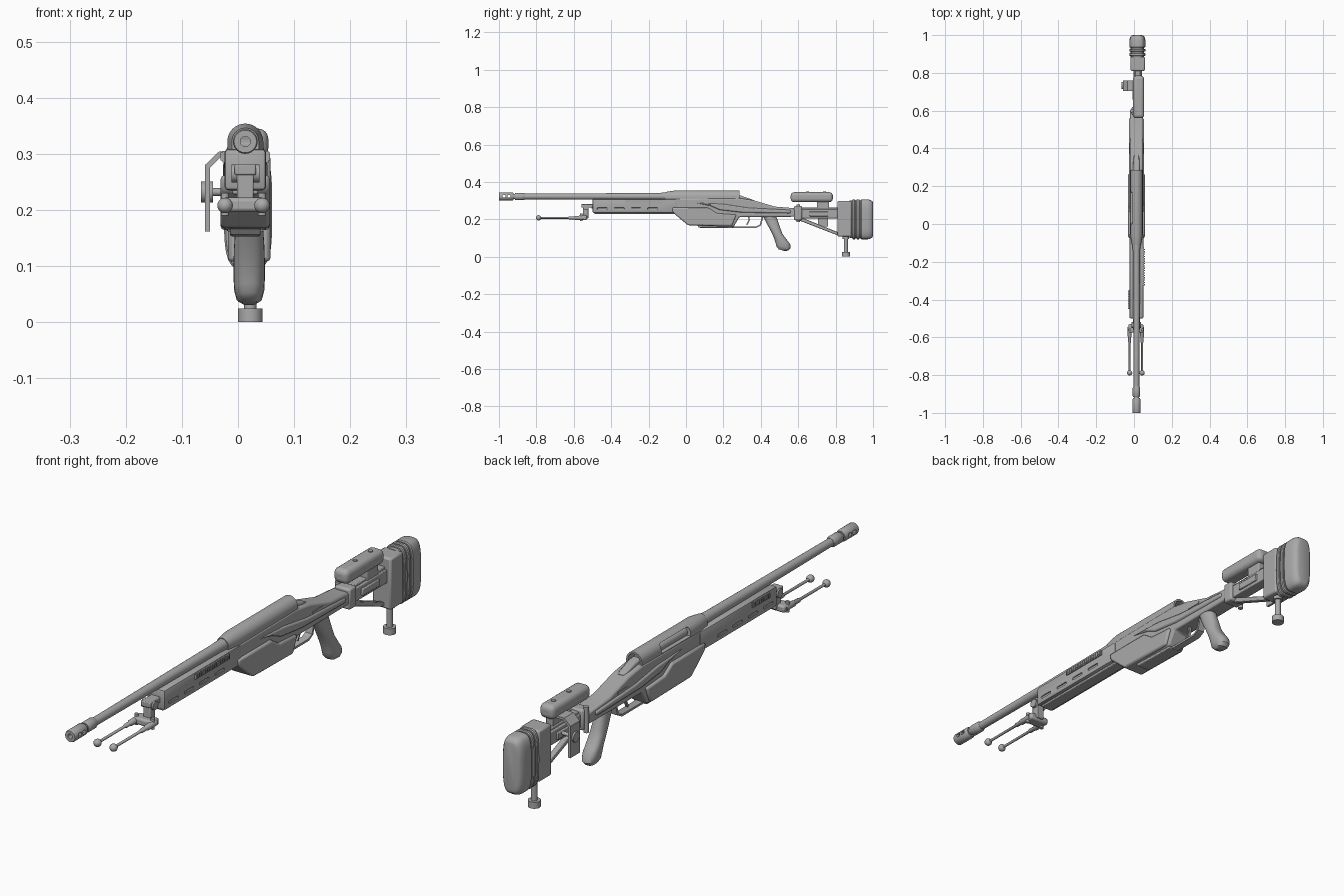
import bpy, bmesh, math
from mathutils import Vector

cube = bpy.data.objects.get("Cube")
if cube:
    bpy.data.objects.remove(cube)

grey = bpy.data.materials.new("mid_grey")
grey.use_nodes = True
grey.diffuse_color = (.4, .4, .4, 1)
grey.node_tree.nodes["Principled BSDF"].inputs["Base Color"].default_value = grey.diffuse_color

MID = .013       # shared centre line in x
BORE = .322      # height of the barrel axis
TIGHT, SOFT, ROUND = .003, .007, .018   # bevel widths
parts = []


def skin(name, rings, bevel=0, segments=2):
    """Closed skin over matching rings of points."""
    bm = bmesh.new()
    loops = [[bm.verts.new(point) for point in ring] for ring in rings]
    for near, far in zip(loops, loops[1:]):
        for i in range(len(near)):
            bm.faces.new((near[i - 1], near[i], far[i], far[i - 1]))
    bm.faces.new(loops[0])
    bm.faces.new(loops[-1])
    bmesh.ops.recalc_face_normals(bm, faces=bm.faces)
    mesh = bpy.data.meshes.new(name)
    bm.to_mesh(mesh)
    bm.free()
    mesh.materials.append(grey)
    part = bpy.data.objects.new(name, mesh)
    bpy.context.collection.objects.link(part)
    if bevel:
        mod = part.modifiers.new("bevel", 'BEVEL')
        mod.width, mod.segments, mod.limit_method = bevel, segments, 'ANGLE'
        mod.angle_limit = math.radians(25)
    parts.append(part)
    return part


def slab(name, outline, half, x=MID, bevel=TIGHT, segments=2):
    """Side (y, z) outline given thickness across x."""
    return skin(name, [[(side, y, z) for y, z in outline] for side in (x - half, x + half)],
                bevel, segments)


def box(name, ys, zs, half, x=MID, bevel=TIGHT, segments=2):
    (back, front), (low, high) = ys, zs
    outline = [(back, low), (front, low), (front, high), (back, high)]
    return slab(name, outline, half, x, bevel, segments)


def oval(centre, u, v, count=24, power=1):
    """Superellipse ring with half axes u and v."""
    def soft(value):
        return math.copysign(abs(value) ** power, value)
    angles = [math.tau * i / count for i in range(count)]
    return [Vector(centre) + Vector(u) * soft(math.cos(a)) + Vector(v) * soft(math.sin(a))
            for a in angles]


def turned(name, profile, x=MID, z=BORE):
    """Lathe along y from (y, radius) pairs."""
    return skin(name, [oval((x, y, z), (r, 0, 0), (0, 0, r)) for y, r in profile])


def rod(name, start, end, radius):
    start, end = Vector(start), Vector(end)
    u = (end - start).orthogonal().normalized() * radius
    v = (end - start).normalized().cross(u)
    return skin(name, [oval(point, u, v) for point in (start, end)])


def band(name, path, thick, half):
    """Flat strip following a side path."""
    upper, lower = [], []
    for i, point in enumerate(path):
        before, after = path[max(i - 1, 0)], path[min(i + 1, len(path) - 1)]
        along = (Vector(after) - Vector(before)).normalized() * thick / 2
        across = Vector((-along.y, along.x))
        upper.append(Vector(point) + across)
        lower.append(Vector(point) - across)
    return slab(name, upper + lower[::-1], half, bevel=0)


def cut(part, cutters):
    """Carve the cutters out of a part, then drop them."""
    for cutter in cutters:
        mod = part.modifiers.new("cut", 'BOOLEAN')
        mod.operation, mod.solver, mod.object = 'DIFFERENCE', 'EXACT', cutter
    graph = bpy.context.evaluated_depsgraph_get()
    mesh = bpy.data.meshes.new_from_object(part.evaluated_get(graph))
    part.modifiers.clear()
    part.data = mesh
    for cutter in cutters:
        parts.remove(cutter)
        bpy.data.objects.remove(cutter)


# Barrel and ported muzzle brake
turned("barrel", [(-.93, .013), (-.86, .015), (-.5, .017), (-.15, .019), (-.06, .024), (0, .024)])
turned("barrel_collar", [(-.915, .017), (-.91, .02), (-.87, .02), (-.86, .016)])
brake = turned("muzzle_brake", [(-1, .02), (-.996, .022), (-.93, .022), (-.922, .018)])
ports = [box("port", (y, y + .016), (.316, .33), .07) for y in (-.98, -.955)]
cut(brake, ports + [turned("bore", [(-1.1, .009), (-.94, .009)])])

# Receiver: arched section, hollow, with a loading window on the right
def arch(y, radius):
    top = [(MID + radius * math.cos(a), y, BORE + radius * math.sin(a))
           for a in (math.pi * i / 16 for i in range(17))]
    return [(MID + radius, y, .29)] + top + [(MID - radius, y, .29)]


receiver = skin("receiver", [arch(-.11, .024), arch(-.06, .032), arch(.285, .032)])
cut(receiver, [turned("hollow", [(0, .025), (.4, .025)]),
               box("window", (0, .17), (.312, .346), .03, x=-.018, bevel=SOFT)])
turned("bolt_body", [(-.01, .019), (.26, .019), (.27, .015)])
slab("bolt_shroud", [(.2, .3), (.2, .335), (.29, .328), (.37, .3)], .017, bevel=SOFT)

# Fore-end with long slots on both flanks
fore_end = box("fore_end", (-.5, -.05), (.235, .309), .037, bevel=SOFT)
slots = [box("slot", (y, y + .055), (.252, .262), SOFT, x=MID + side)
         for side in (-.04, .04) for y in (-.475, -.385, -.295, -.205)]
cut(fore_end, slots)
box("lower_rail", (-.49, -.05), (.228, .24), .023)
turned("front_screw", [(-.506, .008), (-.49, .008)], z=.265)

# Toothed side rails
for label, side, start, count in (("left", 1, -.325, 16), ("right", -1, -.45, 8)):
    pitch = .0125
    x = MID + side * .037
    box(label + "_rail", (start, start + count * pitch), (.285, .305), .004, x, bevel=0)
    for i in range(count):
        y = start + i * pitch
        box(f"{label}_rail_tooth_{i}", (y, y + pitch / 2), (.288, .302), SOFT, x, bevel=0)

# Chassis, flank panel, shoulder ridge and magazine
slab("chassis", [(-.08, .31), (.28, .314), (.36, .302), (.475, .268), (.6, .258), (.6, .214),
                 (.285, .212), (.255, .16), (.01, .168), (-.065, .24)], .034, bevel=SOFT)
slab("flank_panel", [(-.075, .262), (.12, .262), (.165, .232), (.27, .225), (.245, .164),
                     (.01, .168), (-.07, .236)], .044, bevel=SOFT)
slab("shoulder_ridge", [(.05, .288), (.2, .282), (.33, .262), (.56, .25), (.56, .232),
                        (.3, .236), (.18, .25), (.13, .272)], .04, bevel=SOFT)
slab("magazine", [(.05, .18), (.25, .18), (.25, .153), (.07, .155)], .027)
box("tang_inset", (.37, .43), (.262, .27), .036, bevel=0)

# Trigger and guard
band("trigger_guard", [(.24, .158), (.375, .158), (.398, .17), (.41, .215)], .008, .014)
band("trigger", [(.335, .215), (.338, .195), (.325, .17)], SOFT, .005)

# Pistol grip as a stack of ovals: y, z, half depth, half width
grip = [(.445, .222, .04, .022), (.468, .165, .036, .025), (.482, .135, .032, .027),
        (.5, .105, .036, .028), (.515, .08, .042, .028), (.52, .058, .04, .027),
        (.516, .043, .032, .023), (.512, .035, .016, .013)]
skin("pistol_grip", [oval((.02, y, z), (width, 0, 0), (0, depth, -depth * .3), power=.8)
                     for y, z, depth, width in grip])

# Folding hinge, stock beam and brace
STOCK = .02      # centre of the rear parts in x
box("hinge_block", (.578, .62), (.195, .272), .032, STOCK, SOFT)
rod("hinge_pin", (-.012, .6, .185), (-.012, .6, .28), .009)
box("stock_beam", (.6, .82), (.205, .255), .022, STOCK)
box("beam_top_rail", (.61, .82), (.25, .264), .014, STOCK)
box("beam_flank", (.66, .76), (.216, .242), .029, STOCK)
slab("lower_brace", [(.6, .208), (.63, .205), (.815, .13), (.815, .115), (.79, .122), (.6, .196)],
     .01, STOCK)

# Cheek rest with post, bent side bracket and knob
CLAMP = .733     # y of the height clamp
box("cheek_rest", (.56, .785), (.292, .345), .03, .024, ROUND, 4)
for y in (.65, .74):
    rod("cheek_screw", (.024, y, .34), (.024, y, .348), .008)
box("cheek_post", (.7, .765), (.23, .3), .014, .024)
bend = [(.01, .295), (-.03, .295), (-.05, .275), (-.05, .162),
        (-.059, .162), (-.059, .28), (-.034, .304), (.01, .304)]
skin("cheek_bracket", [[(x, y, z) for x, z in bend] for y in (.705, .76)])
rod("cheek_knob", (-.066, CLAMP, .232), (-.045, CLAMP, .232), .019)
rod("cheek_knob_shaft", (-.05, CLAMP, .232), (.01, CLAMP, .232), SOFT)

# Butt plate, ribbed spacers and rounded pad
box("butt_plate", (.81, .885), (.108, .298), .038, STOCK, SOFT)


def pad(name, profile):
    """Rounded upright section, shrunk by an inset at each y."""
    skin(name, [oval((.018, y, .2), (.043 - inset, 0, 0), (0, 0, .107 - inset), 40, .55)
                for y, inset in profile])


pad("pad_core", [(.875, SOFT), (.95, SOFT)])
for i in range(2):
    y = .89 + i * .022
    pad(f"pad_rib_{i}", [(y, TIGHT), (y + TIGHT, 0), (y + .012, 0), (y + .015, TIGHT)])
pad("butt_pad", [(.934, TIGHT), (.938, 0), (.972, 0), (.988, .004), (.997, .011), (1, .02)])

# Rear monopod
for label, low, high, radius in (("stem", .02, .12, .011), ("collar", .095, .112, .017),
                                 ("foot", 0, .024, .022)):
    rod("monopod_" + label, (.022, .855, low), (.022, .855, high), radius)

# Bipod folded forward, with mount and mirrored legs
LEG = .208       # height of the folded legs
box("bipod_mount", (-.56, -.49), (.262, .282), .019)
rod("bipod_pivot", (-.012, -.535, .265), (.038, -.535, .265), .016)
box("bipod_neck", (-.552, -.522), (.205, .265), .015)
box("bipod_yoke", (-.575, -.53), (.196, .222), .04, .01, SOFT)
for label, side in (("left", 1), ("right", -1)):
    x = .01 + side * .033
    turned(label + "_bipod_leg", [(-.79, .005), (-.63, .005), (-.625, .008), (-.6, .008),
                                  (-.595, .011), (-.545, .011)], x, LEG)
    arc = [math.pi * (i + .5) / 10 for i in range(10)]
    turned(label + "_bipod_foot", [(-.788 - .014 * math.cos(a), .014 * math.sin(a)) for a in arc],
           x, LEG)
    rod(label + "_bipod_catch", (x, -.56, .19), (x, -.56, .23), SOFT)

# Smooth shading with kept edges
bpy.ops.object.select_all(action='DESELECT')
for part in parts:
    part.select_set(True)
bpy.context.view_layer.objects.active = parts[0]
bpy.ops.object.shade_smooth_by_angle(angle=math.radians(35))
